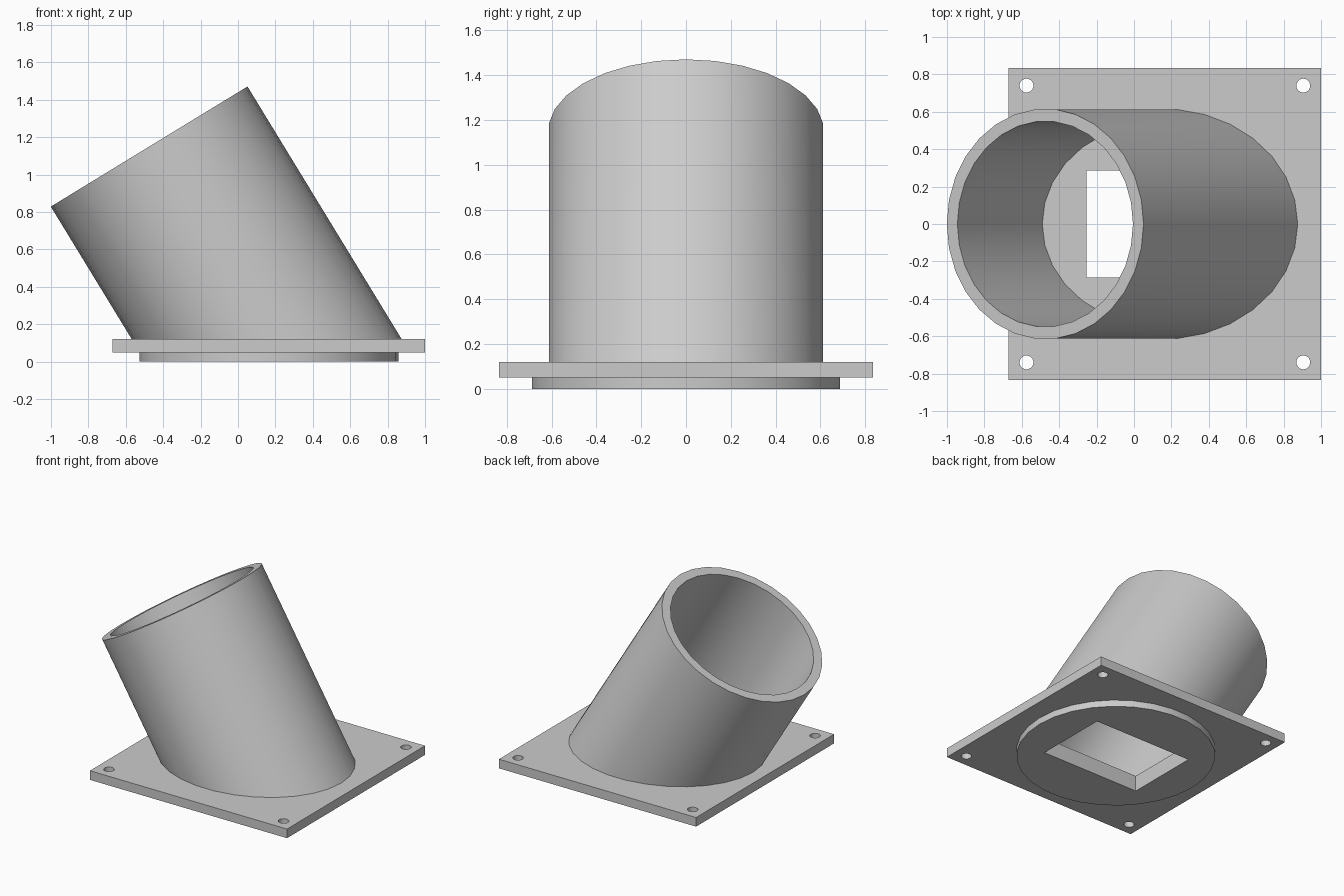
import bpy, bmesh
from math import radians, sin, cos, tan, pi
from mathutils import Matrix, Vector

cube = bpy.data.objects.get("Cube")
if cube:
    bpy.data.objects.remove(cube, do_unlink=True)

SIDES = 30
CX = 0.165                      # centre of the base along x
DISC_TOP, PLATE_TOP = 0.05, 0.12

grey = bpy.data.materials.new("plain grey")
grey.use_nodes = True
colour = (0.6, 0.6, 0.6, 1)
grey.diffuse_color = colour
grey.node_tree.nodes["Principled BSDF"].inputs["Base Color"].default_value = colour


def make_object(name, bm):
    bmesh.ops.recalc_face_normals(bm, faces=bm.faces[:])
    mesh = bpy.data.meshes.new(name)
    bm.to_mesh(mesh)
    bm.free()
    mesh.materials.append(grey)
    obj = bpy.data.objects.new(name, mesh)
    bpy.context.collection.objects.link(obj)
    return obj


def add_box(bm, x, y, z0, z1, sx, sy):
    place = Matrix.Translation((x, y, (z0 + z1) / 2)) @ Matrix.Diagonal((sx, sy, z1 - z0, 1))
    bmesh.ops.create_cube(bm, size=1, matrix=place)


def add_cylinder(bm, x, y, z0, z1, radius):
    bmesh.ops.create_cone(bm, cap_ends=True, segments=SIDES, radius1=radius, radius2=radius,
                          depth=z1 - z0, matrix=Matrix.Translation((x, y, (z0 + z1) / 2))
                          @ Matrix.Rotation(pi / 2, 4, 'Z'))


def activate(obj):
    bpy.ops.object.select_all(action='DESELECT')
    obj.select_set(True)
    bpy.context.view_layer.objects.active = obj


# Square mounting plate and the round spigot under it
bm = bmesh.new()
add_box(bm, CX, 0, DISC_TOP, PLATE_TOP, 1.67, 1.67)
plate = make_object("mounting_plate", bm)

bm = bmesh.new()
add_cylinder(bm, CX, 0, 0, DISC_TOP, 0.692)
disc = make_object("base_disc", bm)

# Cutter for the rectangular opening and the four screw holes
bm = bmesh.new()
add_box(bm, CX - 0.005, 0, -0.2, 0.4, 0.83, 0.57)
for sx in (-1, 1):
    for sy in (-1, 1):
        add_cylinder(bm, CX + sx * 0.74, sy * 0.74, -0.2, 0.4, 0.037)
cutter = make_object("opening_cutter", bm)
cutter.hide_render = True

for part in (plate, disc):
    cut = part.modifiers.new("openings", 'BOOLEAN')
    cut.operation = 'DIFFERENCE'
    cut.solver = 'EXACT'
    cut.object = cutter
    activate(part)
    bpy.ops.object.modifier_apply(modifier=cut.name)
bpy.data.objects.remove(cutter, do_unlink=True)

# Leaning tube: square-cut at the top, mitred level with the plate below
tilt = radians(31.4)
axis = Vector((-sin(tilt), 0, cos(tilt)))
side = Vector((cos(tilt), 0, sin(tilt)))
top_centre = Vector((-0.475, 0, 1.15))


def tube_ring(bm, radius, mitred):
    ring = []
    for i in range(SIDES):
        a = 2 * pi * i / SIDES
        p = top_centre + side * radius * cos(a) + Vector((0, radius * sin(a), 0))
        if mitred:
            p -= axis * ((p.z - PLATE_TOP) / axis.z)
        ring.append(bm.verts.new(p))
    return ring


bm = bmesh.new()
rings = [tube_ring(bm, r, m) for r, m in
         ((0.616, True), (0.616, False), (0.55, False), (0.55, True))]
for k, ring in enumerate(rings):
    after = rings[(k + 1) % len(rings)]
    for i in range(SIDES):
        j = (i + 1) % SIDES
        bm.faces.new((ring[i], ring[j], after[j], after[i]))
tube = make_object("leaning_tube", bm)

# Smooth the round walls and keep the rims crisp
for part in (plate, disc, tube):
    activate(part)
    bpy.ops.object.shade_smooth_by_angle(angle=radians(30))
